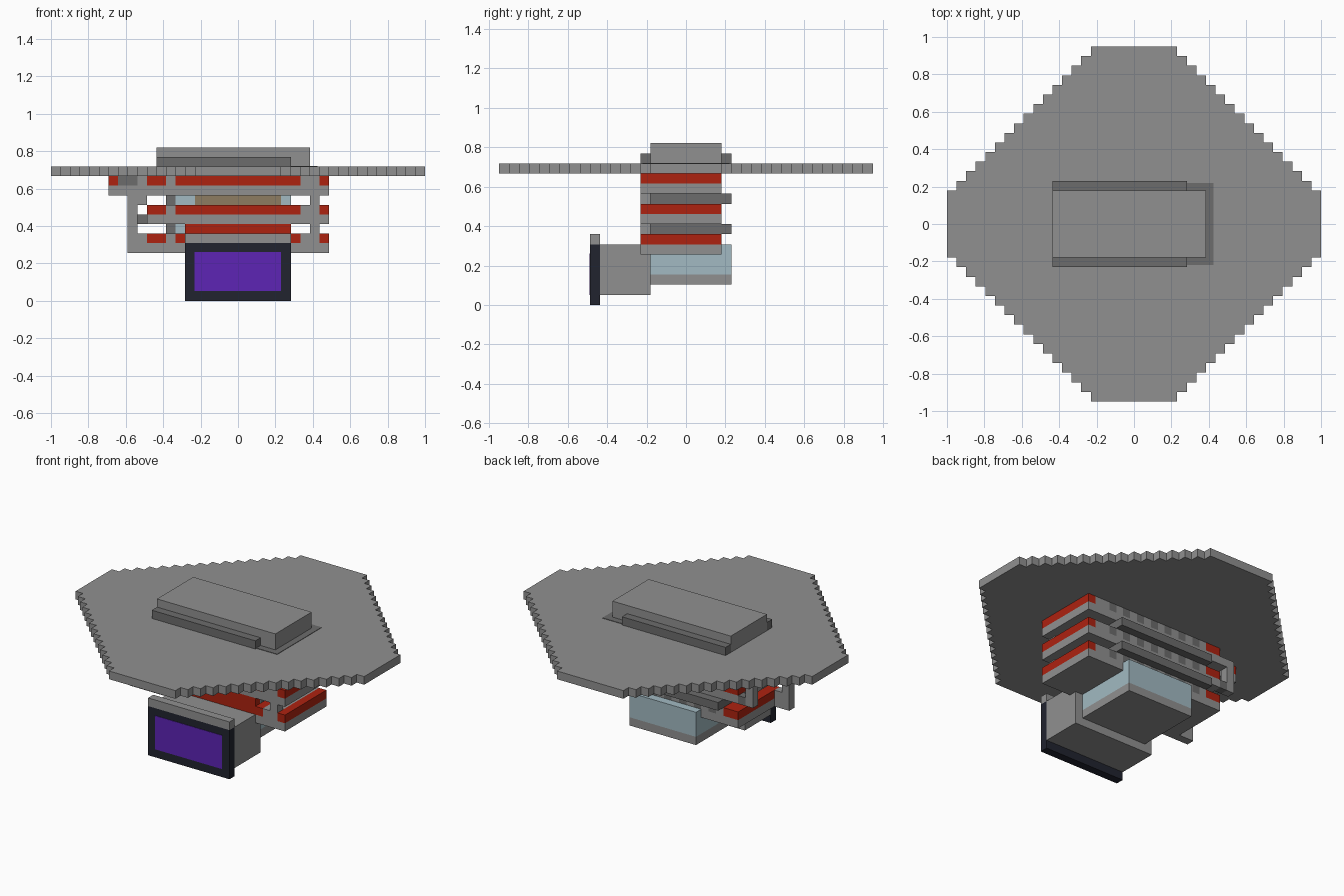
import bpy
import bmesh
from mathutils import Vector

default_cube = bpy.data.objects.get("Cube")
if default_cube:
    bpy.data.objects.remove(default_cube, do_unlink=True)

# Everything sits on a block grid: 39 cells wide, 37 cells deep
CELL = 2 / 39
MID = Vector((19.5, 18.5, 0))


def make_material(name, red, green, blue):
    material = bpy.data.materials.new(name)
    material.use_nodes = True
    colour = (red, green, blue, 1)
    material.diffuse_color = colour
    material.node_tree.nodes["Principled BSDF"].inputs["Base Color"].default_value = colour
    return material


light_gray = make_material("light gray", .28, .28, .28)
dark_gray = make_material("dark gray", .15, .15, .15)
signal_red = make_material("signal red", .42, .016, .005)
screen_purple = make_material("screen purple", .11, .018, .46)
frame_navy = make_material("frame navy", .015, .017, .028)
pale_glass = make_material("pale glass", .36, .49, .54)
tan_panel = make_material("tan panel", .27, .2, .12)


def finish(name, bm, material):
    mesh = bpy.data.meshes.new(name)
    bmesh.ops.recalc_face_normals(bm, faces=bm.faces)
    bm.to_mesh(mesh)
    bm.free()
    mesh.materials.append(material)
    part = bpy.data.objects.new(name, mesh)
    bpy.context.collection.objects.link(part)
    return part


def box(name, material, xs, ys, zs):
    """Add a block given its cell ranges along each axis."""
    low, high = Vector((xs[0], ys[0], zs[0])), Vector((xs[1], ys[1], zs[1]))
    bm = bmesh.new()
    bmesh.ops.create_cube(bm, size=1)
    for vert in bm.verts:
        centre = (low + high) / 2 - MID
        size = high - low
        vert.co = Vector(c + v * s for c, v, s in zip(centre, vert.co, size)) * CELL
    return finish(name, bm, material)


# Large octagonal plate with stair-stepped diagonals
def stepped_plate(name, material, floor, steps):
    quarter = []
    for i in range(steps):
        quarter += [(4.5 + i, 18.5 - i), (4.5 + i, 17.5 - i)]
    quarter += [(4.5 + steps, 18.5 - steps)]
    right = quarter + [(x, -y) for x, y in reversed(quarter)]
    outline = right + [(-x, y) for x, y in reversed(right)]
    bm = bmesh.new()
    face = bm.faces.new([bm.verts.new(Vector((x, y, floor)) * CELL) for x, y in outline])
    top = bmesh.ops.extrude_face_region(bm, geom=[face])["geom"]
    bmesh.ops.translate(bm, vec=(0, 0, CELL),
                        verts=[g for g in top if isinstance(g, bmesh.types.BMVert)])
    return finish(name, bm, material)


stepped_plate("main_plate", light_gray, 13, 15)

# Raised cap on the plate with its ledge and dark border
box("top_cap", light_gray, (11, 27), (15, 22), (14, 16))
box("cap_ledge", dark_gray, (11, 25), (14, 23), (14, 15))
box("cap_border", dark_gray, (25, 27.8), (14.2, 22.8), (14, 14.05))

# Three stacked decks: a gray slab below a row of coloured blocks
DECKS = {"lower": (5, 8), "middle": (8, 10), "upper": (11, 10)}
for deck, (floor, left) in DECKS.items():
    slab, row = (floor, floor + 1), (floor + 1, floor + 2)
    full = (14, 22)
    box(deck + "_deck_slab", light_gray, (10, 29), full, slab)
    box(deck + "_red_block", signal_red, (10, 12), full, row)
    box(deck + "_spacer_a", light_gray, (12, 13), full, row)
    box(deck + "_red_bar", signal_red, (13, 26), (14, 21), row)
    box(deck + "_spacer_b", light_gray, (26, 28), full, row)
    box(deck + "_red_end", signal_red, (28, 29), full, row)
    # Striped grille along the back
    for x in range(13, 26):
        shade = dark_gray if x % 2 else light_gray
        box(deck + "_grille_slat", shade, (x, x + 1), (21, 22), row)

# Upper deck extension
box("upper_arm", light_gray, (6, 10), (14, 20), (11, 12))
box("upper_arm_red_end", signal_red, (6, 7), (14, 20), (12, 13))
box("upper_arm_dark_part", dark_gray, (7, 9), (14, 20), (12, 13))
box("upper_arm_spacer", light_gray, (9, 10), (14, 20), (12, 13))

# Core blocks and posts in the two gaps between decks
for level, floor in (("lower", 7), ("upper", 10)):
    gap = (floor, floor + 1)
    box(level + "_core", dark_gray, (12, 25), (15, 23), gap)
    box(level + "_post", light_gray, (27, 28), (14, 15), gap)
    box(level + "_core_glass", pale_glass, (13, 25), (14.9, 15), gap)
box("upper_core_panel", tan_panel, (15, 24), (14.8, 14.9), (10, 11))
box("lower_core_red_bar", signal_red, (14, 25), (14, 14.9), (7, 8))

# Side brackets: tall one in front, short hook behind
box("front_bracket", light_gray, (8, 9), (14, 15), (5, 11))
box("front_bracket_foot", light_gray, (9, 10), (14, 15), (5, 7))
box("front_bracket_head", light_gray, (9, 10), (14, 15), (10, 11))
box("rear_hook", light_gray, (8, 9), (21, 22), (8, 12))
box("rear_hook_foot", dark_gray, (9, 10), (21, 22), (8, 9))
box("rear_hook_head", light_gray, (9, 10), (20, 22), (11, 12))

# Screen, its housing and the glass tank behind it
box("screen_frame", frame_navy, (14, 25), (9, 10), (0, 6))
box("screen_face", screen_purple, (14.95, 24), (8.95, 9), (1, 5.1))
box("screen_top_strip", light_gray, (14, 25), (9, 10), (6, 7))
box("screen_housing", light_gray, (14, 25), (10, 15), (1, 6))
box("tank_base", light_gray, (15, 24), (15, 23), (2, 3))
box("glass_tank", pale_glass, (15, 24), (15, 23), (3, 6))
